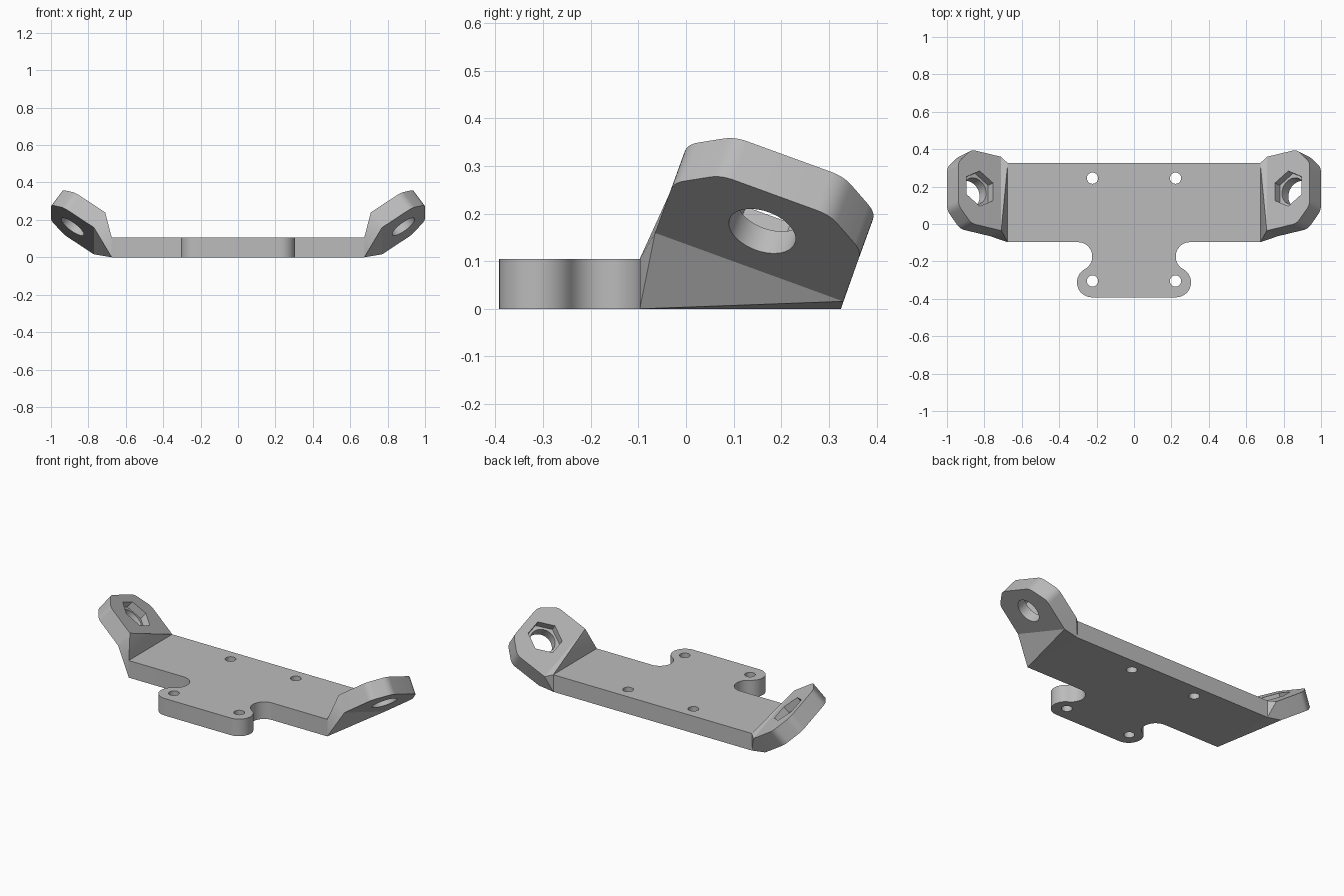
import bpy, bmesh
from math import sin, cos, pi, radians
from mathutils import Vector, Matrix

if "Cube" in bpy.data.objects:
    bpy.data.objects.remove(bpy.data.objects["Cube"])

THICK = 0.105
BASE_X, FRONT_Y, BACK_Y = 0.675, -0.097, 0.325
EAR_U, EAR_V = 0.14, 0.21

grey = bpy.data.materials.new("plain grey")
grey.use_nodes = True
colour = (0.5, 0.5, 0.5, 1)
grey.diffuse_color = colour
grey.node_tree.nodes["Principled BSDF"].inputs["Base Color"].default_value = colour


def make_object(name, bm):
    bmesh.ops.recalc_face_normals(bm, faces=bm.faces)
    mesh = bpy.data.meshes.new(name)
    bm.to_mesh(mesh)
    bm.free()
    mesh.materials.append(grey)
    obj = bpy.data.objects.new(name, mesh)
    bpy.context.collection.objects.link(obj)
    return obj


def prism(name, outline, low, high, frame=Matrix()):
    """Extrude a flat outline from low to high, placed in a frame."""
    bm = bmesh.new()
    face = bm.faces.new([bm.verts.new((x, y, low)) for x, y in outline])
    new = bmesh.ops.extrude_face_region(bm, geom=[face])["geom"]
    tops = [v for v in new if isinstance(v, bmesh.types.BMVert)]
    bmesh.ops.translate(bm, vec=(0, 0, high - low), verts=tops)
    bm.transform(frame)
    return make_object(name, bm)


def arc(cx, cy, r, start, end, steps=16):
    angles = [radians(start + (end - start) * i / steps) for i in range(steps + 1)]
    return [(cx + r * cos(a), cy + r * sin(a)) for a in angles]


def ring(cx, cy, r, sides=40, start=0):
    return arc(cx, cy, r, start, start + 360, sides)[:-1]


def cut(obj, cutter):
    cutter.hide_render = True
    mod = obj.modifiers.new("cut", "BOOLEAN")
    mod.operation = "DIFFERENCE"
    mod.solver = "EXACT"
    mod.object = cutter
    activate(obj)
    bpy.ops.object.modifier_apply(modifier=mod.name)
    bpy.data.objects.remove(cutter)


def activate(obj):
    bpy.ops.object.select_all(action="DESELECT")
    obj.select_set(True)
    bpy.context.view_layer.objects.active = obj


def smooth(obj):
    activate(obj)
    bpy.ops.object.shade_smooth_by_angle(angle=radians(30))


def round_corner(before, corner, after, size=0.028, steps=5):
    """Replace a corner by a short curve."""
    c = Vector(corner)
    a = c + (Vector(before) - c).normalized() * size
    b = c + (Vector(after) - c).normalized() * size
    ts = [i / steps for i in range(steps + 1)]
    return [tuple(a * (1 - t) ** 2 + c * 2 * t * (1 - t) + b * t * t) for t in ts]


# Base plate: wide bar with a necked, round-cornered tab
half = [(BASE_X, BACK_Y), (BASE_X, FRONT_Y)]
half += arc(0.3, FRONT_Y - 0.077, 0.077, 90, 241.3)
half += arc(0.225, -0.312, 0.08, 61.3, -90)[1:]
outline = half + [(-x, y) for x, y in reversed(half)]
base = prism("base_plate", outline, 0, THICK)
for x in (-0.222, 0.222):
    for y in (0.245, -0.305):
        cut(base, prism("screw_hole_cutter", ring(x, y, 0.03), -0.1, 0.3))
smooth(base)

# Ear outline: square inner corners, chamfered and softened outer corners
corners = [(-EAR_U, -EAR_V), (0.055, -EAR_V), (EAR_U, -0.122),
           (EAR_U, 0.122), (0.055, EAR_V), (-EAR_U, EAR_V)]
ear_outline = [corners[0]]
for i in range(1, 5):
    ear_outline += round_corner(*corners[i - 1:i + 2])
ear_outline.append(corners[-1])

# Tilted frame, origin at the hole centre on the ear's outer face
tilt = Matrix.Rotation(radians(-20), 4, "X") @ Matrix.Rotation(radians(-35), 4, "Y")
ear_frame = Matrix.Translation((0.885, 0.16, 0.163)) @ tilt

for side, sign in (("left", 1), ("right", -1)):
    frame = Matrix.Diagonal((sign, 1, 1, 1)) @ ear_frame

    # Ear with a bolt hole and a hexagonal nut recess
    ear = prism(side + "_ear", ear_outline, 0, THICK, frame)
    cut(ear, prism("bolt_cutter", ring(0, 0, 0.073), -0.1, 0.2, frame))
    cut(ear, prism("nut_cutter", ring(0, 0, 0.1, 6, 30), THICK - 0.045, 0.2, frame))
    smooth(ear)

    # Web joining the end of the base to the inner edge of the ear
    bm = bmesh.new()
    for y in (FRONT_Y, BACK_Y):
        for z in (0, THICK):
            bm.verts.new((sign * BASE_X, y, z))
    for v in (-EAR_V, EAR_V):
        for w in (0, THICK):
            bm.verts.new(frame @ Vector((-EAR_U, v, w)))
    bmesh.ops.convex_hull(bm, input=bm.verts)
    smooth(make_object(side + "_web", bm))
